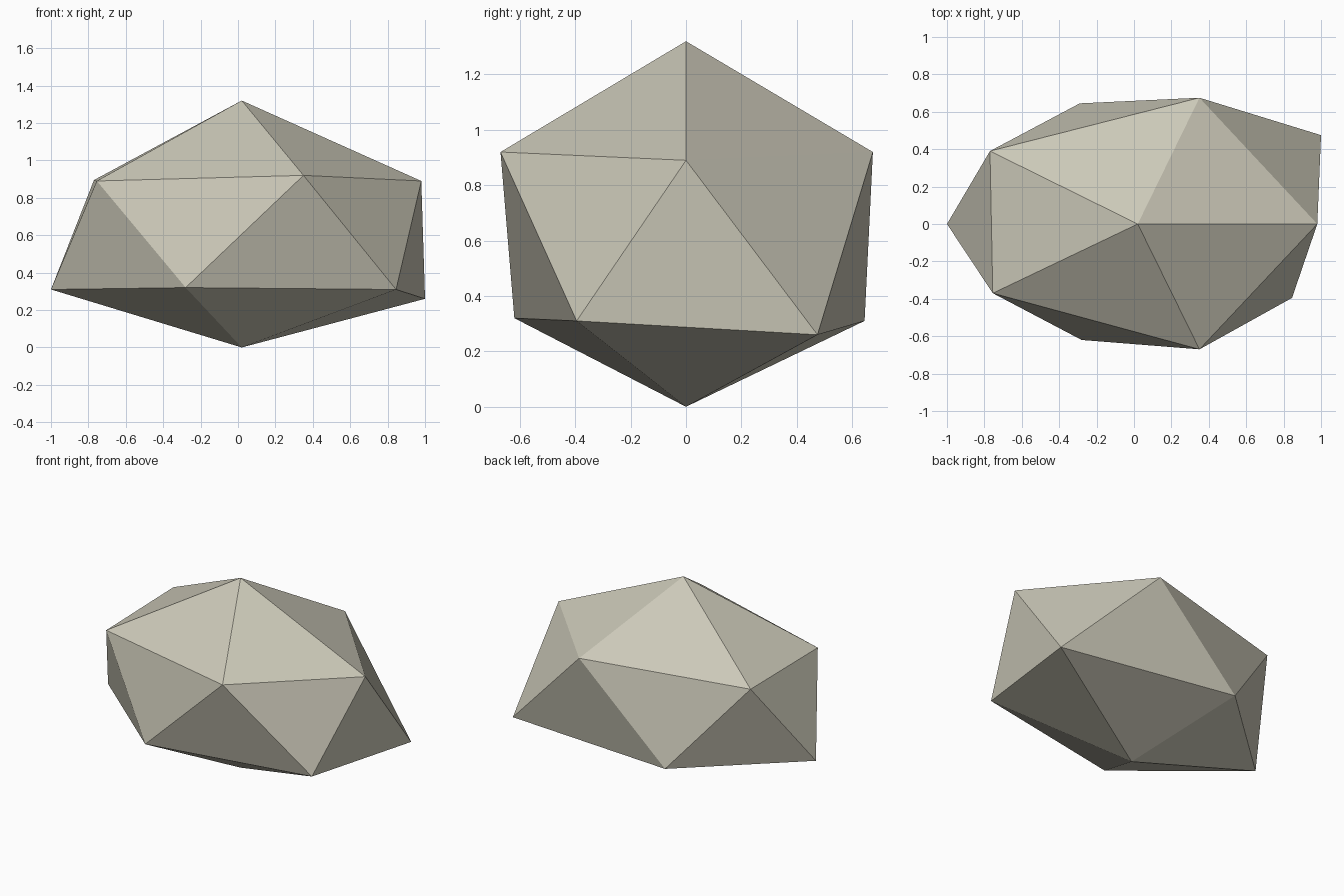
import bpy
import bmesh

cube = bpy.data.objects.get("Cube")
if cube:
    bpy.data.objects.remove(cube, do_unlink=True)

# Pale stone colour
stone = bpy.data.materials.new("pale_stone")
stone.use_nodes = True
colour = (0.60, 0.58, 0.48, 1)
stone.diffuse_color = colour
shader = next(n for n in stone.node_tree.nodes if n.type == 'BSDF_PRINCIPLED')
shader.inputs["Base Color"].default_value = colour
shader.inputs["Roughness"].default_value = 0.9

# Low-poly rock: two staggered five-point rings between a peak and a foot
upper_ring = [(0.98, 0, 0.89), (0.35, 0.675, 0.92), (-0.77, 0.39, 0.895),
              (-0.755, -0.37, 0.89), (0.35, -0.67, 0.92)]
lower_ring = [(1, 0.475, 0.26), (-0.29, 0.645, 0.31), (-1, 0, 0.31),
              (-0.28, -0.62, 0.32), (0.845, -0.395, 0.31)]

bm = bmesh.new()
peak = bm.verts.new((0.02, 0, 1.32))
foot = bm.verts.new((0.02, 0, 0))
upper = [bm.verts.new(p) for p in upper_ring]
lower = [bm.verts.new(p) for p in lower_ring]
for i in range(5):
    j = (i + 1) % 5
    # Cap, two band triangles and underside of each sector
    bm.faces.new((peak, upper[i], upper[j]))
    bm.faces.new((upper[i], lower[i], upper[j]))
    bm.faces.new((lower[i], lower[j], upper[j]))
    bm.faces.new((foot, lower[j], lower[i]))

mesh = bpy.data.meshes.new("rock")
bm.to_mesh(mesh)
bm.free()
mesh.materials.append(stone)
rock = bpy.data.objects.new("rock", mesh)
bpy.context.collection.objects.link(rock)
